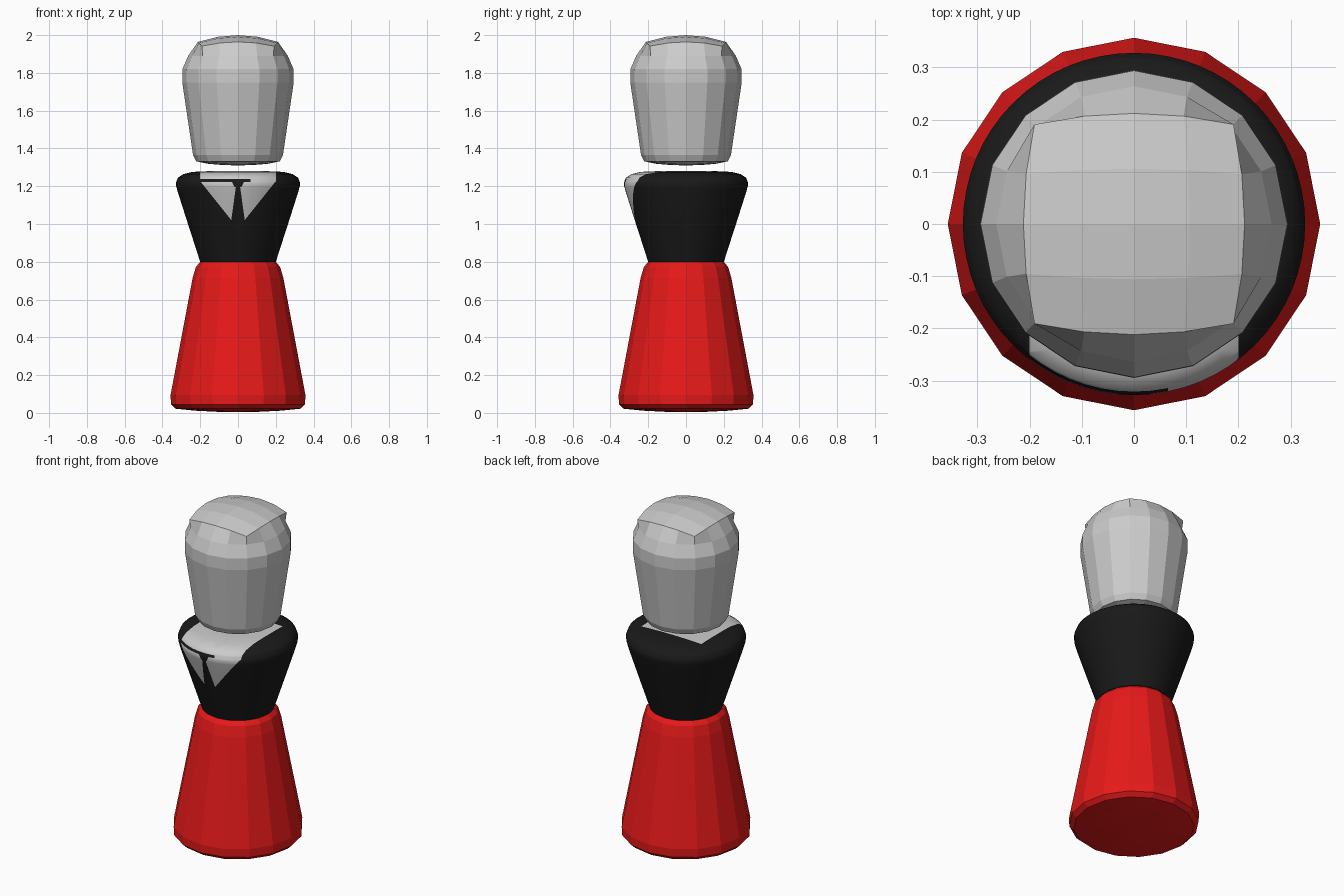
import bpy, bmesh, math

if "Cube" in bpy.data.objects:
    bpy.data.objects.remove(bpy.data.objects["Cube"])

def material(name, color):
    m = bpy.data.materials.new(name)
    m.diffuse_color = (*color, 1)
    m.use_nodes = True
    m.node_tree.nodes["Principled BSDF"].inputs["Base Color"].default_value = m.diffuse_color
    return m

def finish(bm, name, mats=()):
    bmesh.ops.recalc_face_normals(bm, faces=bm.faces[:])
    me = bpy.data.meshes.new(name)
    bm.to_mesh(me)
    bm.free()
    for m in mats:
        me.materials.append(m)
    ob = bpy.data.objects.new(name, me)
    bpy.context.collection.objects.link(ob)
    return ob

# Perimeter of a 4 x 4 grid, counter-clockwise from the middle of the +x side
EDGE = ([(2, j) for j in (0, 1)] + [(i, 2) for i in (2, 1, 0, -1)] +
        [(-2, j) for j in (2, 1, 0, -1)] + [(i, -2) for i in (-2, -1, 0, 1)] +
        [(2, -2), (2, -1)])

def rounded_block(name, top, rings, bottom, mats=()):
    """16-sided loft; each cap is a domed 4 x 4 grid given as (half width, z, curve)."""
    bm = bmesh.new()

    def cap(a, z0, k):
        grid = {}
        for i in range(-2, 3):
            for j in range(-2, 3):
                u, v = i / 2, j / 2
                x, y = a * u * (1 - .1 * v * v), a * v * (1 - .1 * u * u)
                grid[i, j] = bm.verts.new((x, y, z0 + k * (x * x + y * y)))
        for i in range(-2, 2):
            for j in range(-2, 2):
                bm.faces.new([grid[i, j], grid[i + 1, j],
                              grid[i + 1, j + 1], grid[i, j + 1]])
        return [grid[e] for e in EDGE]

    loops = [cap(*top)]
    for r, z in rings:
        loops.append([bm.verts.new((r * math.cos(n * math.pi / 8),
                                    r * math.sin(n * math.pi / 8), z))
                      for n in range(16)])
    loops.append(cap(*bottom))
    for a, b in zip(loops, loops[1:]):
        for n in range(16):
            m = (n + 1) % 16
            bm.faces.new([a[n], a[m], b[m], b[n]])
    return finish(bm, name, mats)

# Head
rounded_block("head", (.212, 2.0, -.8),
              [(.264, 1.89), (.294, 1.82), (.295, 1.75), (.238, 1.365), (.222, 1.332)],
              (.16, 1.31, .35))

# Skirt-shaped lower body
red = material("red", (.8, .01, .01))
rounded_block("lower_body", (.14, .8, 0),
              [(.2, .798), (.222, .775), (.24, .715), (.357, .095), (.355, .045), (.33, .022)],
              (.22, 0.004, .15), [red])

# Jacket: turned profile
profile = [(.2, .8), (.205, .815), (.213, .84), (.268, 1.01), (.319, 1.17), (.327, 1.2),
           (.328, 1.22), (.318, 1.245), (.29, 1.264), (.24, 1.276), (.15, 1.28)]
SEG = 64
bm = bmesh.new()
loops = [[bm.verts.new((r * math.sin(n * math.tau / SEG), r * math.cos(n * math.tau / SEG), z))
          for n in range(SEG)] for r, z in profile]
for a, b in zip(loops, loops[1:]):
    for n in range(SEG):
        m = (n + 1) % SEG
        bm.faces.new([a[n], a[m], b[m], b[n]])
bm.faces.new(loops[0])
bm.faces.new(loops[-1])

# Cut the outlines of shirt, collar bar and tie into the surface
def cut(point, normal):
    bmesh.ops.bisect_plane(bm, geom=bm.verts[:] + bm.edges[:] + bm.faces[:],
                           dist=1e-5, plane_co=point, plane_no=normal)

LAPEL, KNOT, BLADE = (-.781, .8), (-.58, .5), (.1786, -.14)   # x = a + b z
BAR_LOW, BAR_HIGH, KNOT_LOW = 1.223, 1.237, 1.195
for a, b in (LAPEL, KNOT, BLADE, (.2, 0)):
    for s in (1, -1):
        cut((s * a, 0, 0), (s, 0, -b))
for z in (BAR_LOW, BAR_HIGH, KNOT_LOW, 1.02):
    cut((0, 0, z), (0, 0, 1))
cut((.065, 0, 0), (1, 0, 0))
cut((0, .14, 0), (0, 1, 0))
cut((0, 0, 0), (0, 1, 0))

def is_shirt(c):
    x, y, z = abs(c.x), c.y, c.z
    if y > .14 or z < 1.02 or (y > 0 and z < 1.25):
        return False
    if x > min(.2, LAPEL[0] + LAPEL[1] * z):
        return False
    if z > BAR_HIGH:
        return True
    if z > BAR_LOW and c.x < .065:
        return False
    a, b = KNOT if z > KNOT_LOW else BLADE
    return x > a + b * z

for f in bm.faces:
    f.material_index = int(is_shirt(f.calc_center_median()))
jacket = finish(bm, "jacket_with_shirt_and_tie",
                [material("black", (.01, .01, .01)), material("shirt_grey", (.8, .8, .8))])
bpy.context.view_layer.objects.active = jacket
jacket.select_set(True)
bpy.ops.object.shade_smooth_by_angle(angle=math.radians(40))
